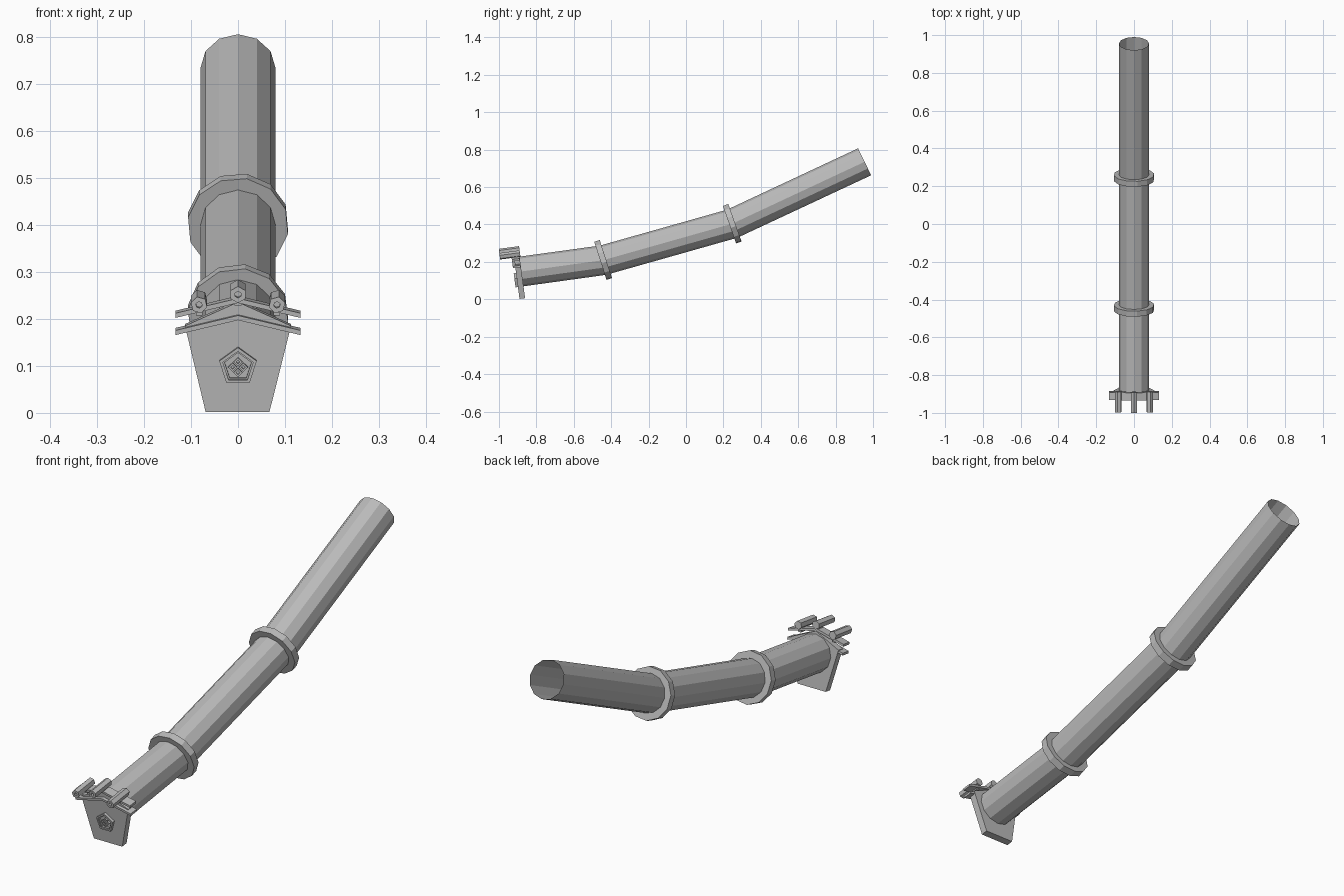
import bpy, bmesh, math
from mathutils import Vector, Matrix

if "Cube" in bpy.data.objects:
    bpy.data.objects.remove(bpy.data.objects["Cube"])

grey = bpy.data.materials.new("plain grey")
grey.diffuse_color = (0.5, 0.5, 0.5, 1)
grey.use_nodes = True
grey.node_tree.nodes["Principled BSDF"].inputs["Base Color"].default_value = grey.diffuse_color


def make(name, verts, faces, fix=True):
    me = bpy.data.meshes.new(name)
    me.from_pydata([tuple(v) for v in verts], [], faces)
    if fix:
        bm = bmesh.new()
        bm.from_mesh(me)
        bmesh.ops.recalc_face_normals(bm, faces=bm.faces)
        bm.to_mesh(me)
        bm.free()
    me.materials.append(grey)
    ob = bpy.data.objects.new(name, me)
    bpy.context.collection.objects.link(ob)
    return ob


def circle(cy, cz, tilt, r, n=12, phase=0.0):
    """Loop around a centre, its plane leaning back by tilt degrees."""
    t = math.radians(tilt)
    up = Vector((0, -math.sin(t), math.cos(t)))
    out = []
    for i in range(n):
        a = 2 * math.pi * i / n + math.radians(phase)
        out.append(Vector((r * math.sin(a), cy, cz)) + up * (r * math.cos(a)))
    return out


def bridge(loops, n, closed=False):
    faces = []
    count = len(loops)
    for k in range(count if closed else count - 1):
        a, b = k * n, ((k + 1) % count) * n
        for i in range(n):
            j = (i + 1) % n
            faces.append((a + i, a + j, b + j, b + i))
    return faces


# Open bent tube
sections = [(-0.885, 0.148, 7.6), (-0.443, 0.209, 12), (0.247, 0.404, 20.5), (0.955, 0.735, 26)]
loops = [circle(y, z, t, 0.08) for y, z, t in sections]
make("tube", [v for l in loops for v in l], bridge(loops, 12))

# Collars over the two bends
for name, cy, cz, tilt, phase in (("lower_collar", -0.443, 0.21, 18, 8),
                                  ("upper_collar", 0.247, 0.404, 19.5, 10)):
    t = math.radians(tilt)
    axis = Vector((0, math.cos(t), math.sin(t))) * 0.0155
    rings = []
    for r, s in ((0.108, -1), (0.108, 1), (0.077, 1), (0.077, -1)):
        rings.append([v + axis * s for v in circle(cy, cz, tilt, r, 12, phase)])
    make(name, [v for l in rings for v in l], bridge(rings, 12, True))

# Tilted frame of the end plate: local x, n (outward), u (upward)
T = math.radians(7.6)
N = Vector((0, -math.cos(T), -math.sin(T)))
U = Vector((0, -math.sin(T), math.cos(T)))
O = Vector((0, -0.89, 0.002))


def place(x, n, u):
    return O + Vector((x, 0, 0)) + N * n + U * u


def prism(name, profile, n0, n1):
    k = len(profile)
    verts = [place(x, n0, u) for x, u in profile] + [place(x, n1, u) for x, u in profile]
    faces = [tuple(range(k)), tuple(range(k, 2 * k))] + bridge([0, 0], k)
    return make(name, verts, faces)


def poly(r, n, cx=0, cu=0, phase=0.0):
    return [(cx + r * math.sin(2 * math.pi * i / n + phase),
             cu + r * math.cos(2 * math.pi * i / n + phase)) for i in range(n)]


def hollow(name, outer, inner, n0, n1):
    """Prism with a hole right through."""
    k = len(outer)
    ls = [[place(x, n, u) for x, u in p] for p, n in
          ((outer, n0), (outer, n1), (inner, n1), (inner, n0))]
    make(name, [v for l in ls for v in l], bridge(ls, k, True))


# Five sided end plate
prism("end_plate", [(-0.069, 0), (0.067, 0), (0.113, 0.185), (0, 0.236), (-0.113, 0.185)], -0.03, 0)

# Two chevron strips across the plate
for name, e in (("lower_strip", 0.167), ("upper_strip", 0.204)):
    p = e + 0.032
    prism(name, [(-0.133, e), (0, p), (0.133, e), (0.133, e + 0.01), (0, p + 0.01), (-0.133, e + 0.01)],
          -0.028, 0.013)

# Ornament: nested five sided frames with four small blocks
hollow("ornament_frame", poly(0.042, 5, 0, 0.098), poly(0.034, 5, 0, 0.098), 0, 0.013)
hollow("ornament_inner_frame", poly(0.034, 5, 0, 0.098), poly(0.030, 5, 0, 0.098), 0, 0.008)
for i, (x, u) in enumerate(poly(0.0115, 4, 0, 0.097)):
    hollow("ornament_block_%d" % i, poly(0.0095, 4, x, u), poly(0.004, 4, x, u), 0, 0.009)

# Three six sided spouts on small mounts
for name, x, u, roll in (("left_spout", -0.083, 0.240, -14), ("middle_spout", 0, 0.262, 0),
                         ("right_spout", 0.083, 0.240, 14)):
    ph = math.radians(roll)
    outer, inner = poly(0.018, 6, x, u, ph), poly(0.007, 6, x, u, ph)
    data = [(outer, -0.035), (outer, 0.075), (inner, 0.075), (inner, 0.06)]
    ls = [[place(a, n, b) for a, b in p] for p, n in data]
    make(name, [v for l in ls for v in l],
         bridge(ls, 6) + [tuple(range(6)), tuple(range(18, 24))])
    prism(name + "_mount", [(x - 0.007, u - 0.032), (x + 0.007, u - 0.032),
                            (x + 0.007, u), (x - 0.007, u)], -0.02, 0.006)
